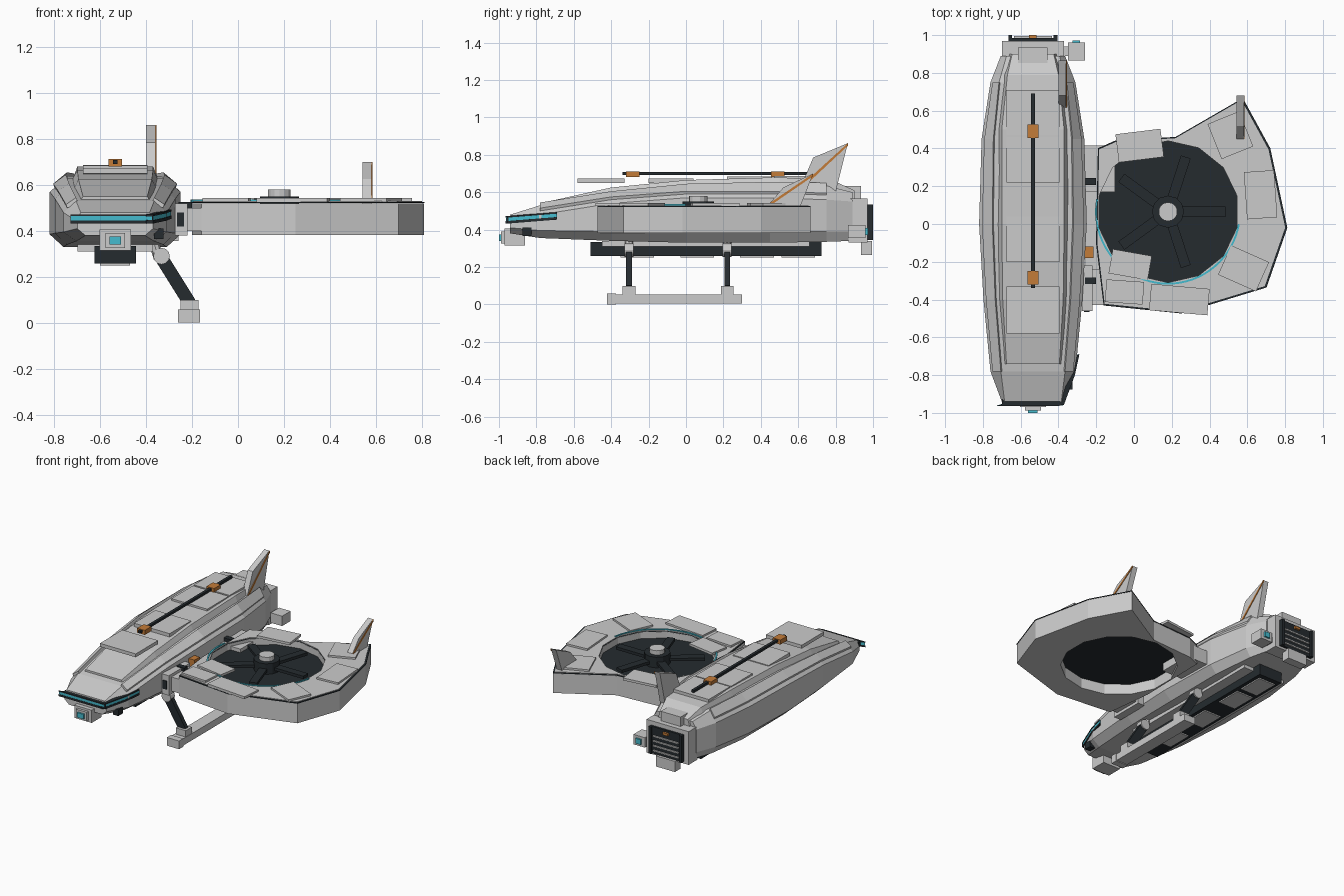
import bpy, bmesh
from math import radians, cos, sin, pi, atan2
from mathutils import Vector, Matrix

if "Cube" in bpy.data.objects:
    bpy.data.objects.remove(bpy.data.objects["Cube"])

CX = -0.535  # fuselage centre line


def mat(name, rgb):
    m = bpy.data.materials.new(name)
    m.diffuse_color = (*rgb, 1)
    m.use_nodes = True
    m.node_tree.nodes["Principled BSDF"].inputs["Base Color"].default_value = m.diffuse_color
    return m


DARK = mat("dark", (0.018, 0.024, 0.028))
CYAN = mat("cyan", (0.06, 0.5, 0.62))
ORANGE = mat("orange", (0.55, 0.2, 0.04))


def finish(name, bm, m=None):
    bmesh.ops.recalc_face_normals(bm, faces=bm.faces)
    me = bpy.data.meshes.new(name)
    bm.to_mesh(me)
    bm.free()
    ob = bpy.data.objects.new(name, me)
    bpy.context.collection.objects.link(ob)
    if m:
        me.materials.append(m)
    return ob


def box(name, x, y, z, m=None, rot=0):
    """Box from (min, max) ranges, turned about z by rot degrees."""
    c = Vector([(a + b) / 2 for a, b in (x, y, z)])
    s = [b - a for a, b in (x, y, z)]
    bm = bmesh.new()
    bmesh.ops.create_cube(bm, size=1, matrix=Matrix.Translation(c)
                          @ Matrix.Rotation(radians(rot), 4, 'Z') @ Matrix.Diagonal((*s, 1)))
    return finish(name, bm, m)


def cyl(name, p, q, r, n, m=None):
    p, q = Vector(p), Vector(q)
    d = q - p
    bm = bmesh.new()
    bmesh.ops.create_cone(bm, cap_ends=True, segments=n, radius1=r, radius2=r, depth=d.length,
                          matrix=Matrix.Translation((p + q) / 2) @ d.to_track_quat('Z', 'Y').to_matrix().to_4x4())
    return finish(name, bm, m)


def loft(name, rings, m=None):
    bm = bmesh.new()
    vs = [[bm.verts.new(p) for p in r] for r in rings]
    n = len(vs[0])
    for a, b in zip(vs, vs[1:]):
        for i in range(n):
            bm.faces.new((a[i], a[(i + 1) % n], b[(i + 1) % n], b[i]))
    bm.faces.new(vs[0])
    bm.faces.new(vs[-1])
    return finish(name, bm, m)


def sym_ring(y, half):
    """Close a right-hand half section about the fuselage centre."""
    return [(CX + x, y, z) for x, z in half] + [(CX - x, y, z) for x, z in reversed(half)]


# Hull: y, bottom half width/z, side half width, side low/high z, top half width/z
hull = [(-0.94, .13, .38, .165, .41, .44, .15, .48), (-0.78, .17, .355, .225, .395, .48, .17, .53),
        (-0.40, .21, .34, .262, .39, .54, .20, .59), (0.0, .225, .33, .285, .385, .57, .215, .63),
        (0.45, .225, .33, .272, .385, .57, .21, .64), (0.75, .19, .335, .225, .39, .56, .18, .635),
        (0.89, .15, .34, .17, .39, .55, .14, .60)]
loft("hull", [sym_ring(y, [(b, zb), (w, zl), (w, zu), (t, zt)]) for y, b, zb, w, zl, zu, t, zt in hull])

# Raised deck and shoulder strips
deck = [(-0.74, .17, .50, .14, .55), (-0.4, .19, .56, .16, .625), (0, .20, .60, .165, .665),
        (0.5, .19, .61, .165, .68), (0.79, .16, .60, .135, .66), (0.9, .13, .54, .11, .61)]
loft("deck", [sym_ring(y, [(a, za), (b, zb)]) for y, a, za, b, zb in deck])
for s in (-1, 1):
    loft("shoulder_strip", [[(CX + s * x, h[0], z) for x, z in
                             ((h[6] - .01, h[7] - .01), (h[3] * .93, h[5] + .02),
                              (h[3] * .93 + .005, h[5] + .035), (h[6], h[7] + .015))] for h in hull[1:6]])

# Deck plates, antenna rail and clips
for y0, y1, z in ((-.58, -.33, .662), (-.2, .04, .66), (.22, .46, .673), (.47, .71, .675)):
    box("deck_plate", (CX - .14, CX + .14), (y0, y1), (z - .012, z + .012))
box("top_rail", (CX - .01, CX + .01), (-.34, .69), (.692, .708), DARK)
for y in (-.285, .49):
    box("rail_clip", (CX - .03, CX + .03), (y - .036, y + .036), (.68, .712), ORANGE)

# Visor wrapping the nose and right side
path = [(-.165, -.955), (.165, -.955), (.222, -.80), (.246, -.69)]
for name, o, z0, z1, m in (("visor_lower", 0, .432, .446, DARK), ("visor_glow", -.002, .446, .464, CYAN),
                           ("visor_upper", 0, .464, .472, DARK)):
    loft(name, [[(CX + x + d, y - o + d * 0.3, z + (y + .955) * .08)
                 for d, z in ((o, z0), (-.03, z0), (-.03, z1), (o, z1))] for x, y in path], m)
box("visor_front", (CX - .165, CX + .165), (-.958, -.93), (.434, .470), DARK)
box("visor_front_glow", (CX - .16, CX + .16), (-.961, -.94), (.447, .463), CYAN)

# Nose sensor
box("nose_sensor", (CX - .068, CX + .068), (-.97, -.86), (.315, .405))
box("sensor_frame", (CX - .042, CX + .042), (-.988, -.96), (.325, .39))
box("sensor_lens", (CX - .025, CX + .025), (-1, -.98), (.34, .375), CYAN)
box("side_probe", (-.365, -.325), (-.875, -.825), (.365, .41), DARK)

# Belly bay
box("belly_frame", (CX - .165, CX + .165), (-.45, .66), (.31, .34))
box("belly_bay", (CX - .09, CX + .09), (-.51, .725), (.258, .335), DARK)
for y in (-.26, .06, .38, .6):
    box("belly_plate", (CX - .065, CX + .065), (y - .09, y + .09), (.25, .265))

# Tail engine with louvred exhaust
box("engine_block", (CX - .165, CX + .165), (.87, .97), (.33, .565))
box("exhaust_back", (CX - .12, CX + .12), (.96, .985), (.345, .535), DARK)
for i in range(4):
    box("exhaust_louvre", (CX - .10, CX + .10), (.98, .995), (.365 + i * .034, .375 + i * .034))
for s in (-1, 1):
    box("exhaust_side", (CX + s * .12 - .01, CX + s * .12 + .01), (.965, 1), (.345, .535), DARK)
box("exhaust_tag", (CX - .02, CX + .02), (.98, 1), (.505, .522), ORANGE)
box("engine_top_box", (CX - .078, CX + .078), (.815, .935), (.56, .632))
box("engine_low_box", (CX - .075, CX + .075), (.935, .995), (.265, .34))
box("tail_sensor", (-.35, -.26), (.865, .96), (.355, .425))
box("tail_sensor_arm", (-.40, -.34), (.89, .94), (.37, .41))
box("tail_sensor_lens", (-.325, -.285), (.955, .972), (.372, .408), CYAN)

# Fins with orange stripes
for x, pts in ((-.38, [(.61, .62), (.68, .785), (.865, .862), (.80, .60)]),
               (.562, [(.43, .52), (.52, .625), (.68, .70), (.61, .52)])):
    loft("fin", [[(x + d, y, z) for y, z in pts] for d in (-.02, .02)])
    (y0, z0), (y1, z1) = pts[0], pts[2]
    loft("fin_stripe", [[(x + d, y, z) for y, z in ((y0, z0 + .01), (y1, z1), (y1, z1 - .014), (y0 + .02, z0 + .008))]
                        for d in (.018, .024)], ORANGE)

# Rotor duct with a cut hole
RX, RY = .18, .065
outline = [(-.16, -.43), (.25, -.472), (.70, -.335), (.81, -.02), (.72, .40), (.575, .665),
           (.22, .46), (-.10, .44), (-.19, .40), (-.20, -.10)]


def duct_part(name, k, z0, z1, m=None):
    ob = loft(name, [[(RX + (x - RX) * k, RY + (y - RY) * k, z) for x, y in outline] for z in (z0, z1)], m)
    cut = cyl("hole_cutter", (RX, RY, .2), (RX, RY, .8), .375, 14)
    cut.hide_render = True
    mod = ob.modifiers.new("hole", 'BOOLEAN')
    mod.operation, mod.object, mod.solver = 'DIFFERENCE', cut, 'EXACT'
    bpy.context.view_layer.objects.active = ob
    bpy.ops.object.modifier_apply(modifier="hole")
    bpy.data.objects.remove(cut)


duct_part("duct", 1, .382, .52)
duct_part("duct_gasket", 1.003, .521, .526, DARK)
duct_part("duct_top", .985, .526, .53)

# Armour plates on the duct
for x, y, w, d, r in ((.03, .415, .24, .15, 7), (.51, .47, .18, .20, 22), (.67, .155, .16, .25, 4),
                      (.58, -.235, .22, .17, -24), (.24, -.40, .31, .14, -5), (-.02, -.215, .21, .13, -10),
                      (-.05, -.36, .20, .12, -4)):
    box("duct_plate", (x - w / 2, x + w / 2), (y - d / 2, y + d / 2), (.526, .543), None, r)

# Rotor disc, blades, hub and glow arc
cyl("rotor_disc", (RX, RY, .455), (RX, RY, .475), .38, 14, DARK)
for i in range(5):
    a = radians(72 * i)
    x, y = RX + .19 * cos(a), RY + .19 * sin(a)
    box("blade", (x - .115, x + .115), (y - .027, y + .027), (.495, .515), DARK, 72 * i)
cyl("hub_base", (RX, RY, .47), (RX, RY, .55), .085, 12, DARK)
cyl("hub", (RX, RY, .54), (RX, RY, .58), .05, 14)
arc = [radians(170 + 5 * i) for i in range(37)]
loft("glow_arc", [[(RX + r * cos(a), RY + r * sin(a), z) for r, z in
                   ((.376, .524), (.386, .524), (.386, .536), (.376, .536))] for a in arc], CYAN)

# Arms joining hull and duct
box("rear_arm", (-.29, -.10), (.17, .415), (.40, .50))
box("front_arm", (-.29, -.15), (-.43, -.24), (.40, .50))
box("front_bracket", (-.275, -.22), (-.46, -.22), (.38, .52))
box("bracket_slot", (-.265, -.235), (-.466, -.44), (.42, .48), DARK)
for y in (-.30, .225):
    box("hinge", (-.26, -.20), (y - .018, y + .018), (.485, .525), DARK)
box("arm_latch", (-.26, -.215), (-.18, -.12), (.47, .525), ORANGE)

# Landing skid with two struts
for y in (-.305, .22):
    cyl("strut_pivot", (-.333, y - .024, .29), (-.333, y + .024, .29), .036, 12)
    cyl("strut_mount", (-.345, y, .28), (-.37, y, .36), .022, 8)
    loft("strut", [[(x + dx, y + dy, z + dx * .64) for dx, dy in
                    ((-.024, -.015), (.024, -.015), (.024, .015), (-.024, .015))]
                   for x, z in ((-.335, .285), (-.21, .085))], DARK)
    box("strut_foot", (-.25, -.172), (y - .034, y + .034), (.045, .098))
box("skid", (-.258, -.17), (-.41, .30), (.005, .053))
box("skid_tip", (-.262, -.166), (-.422, -.375), (0, .058))
